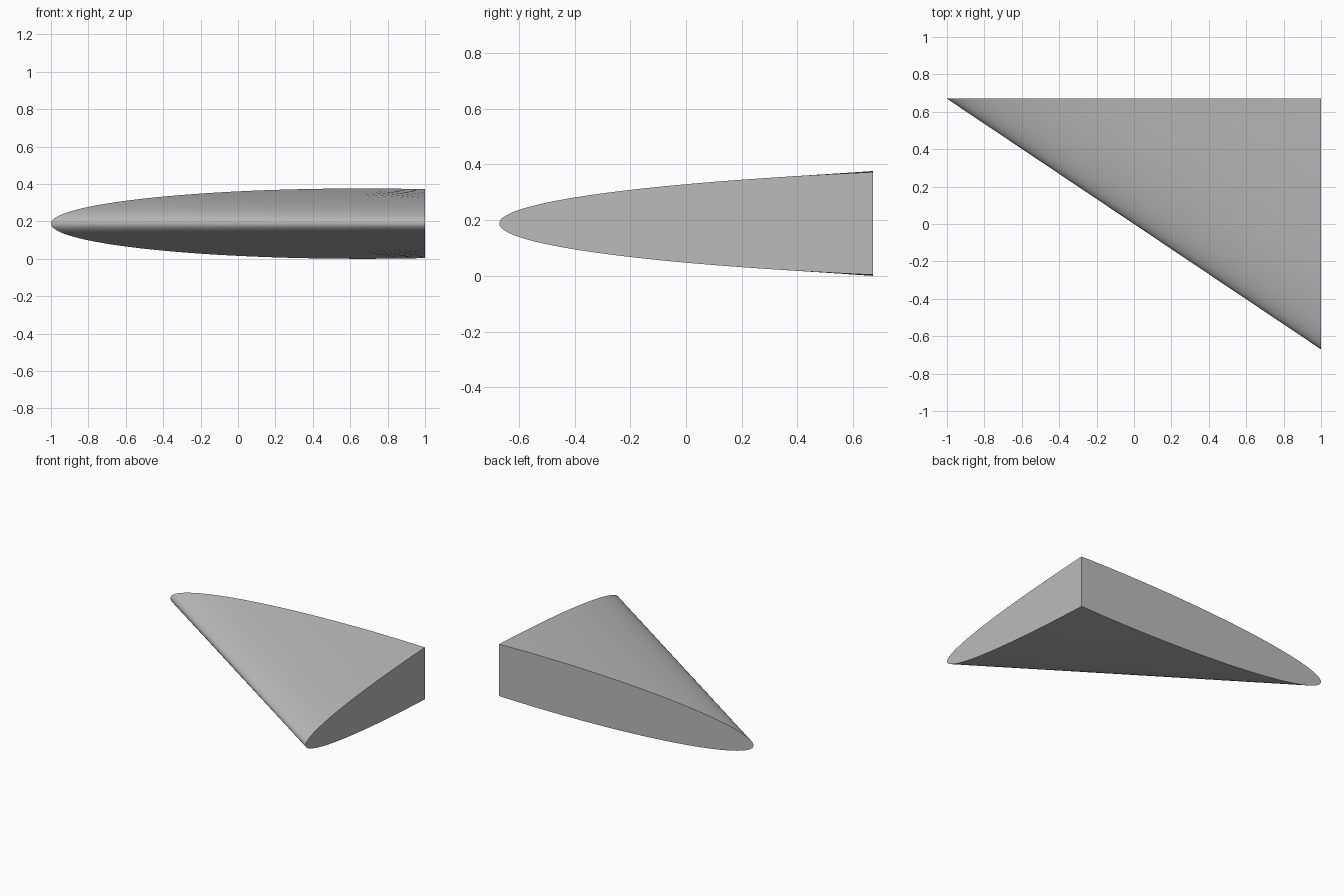
import bpy, bmesh, math

cube = bpy.data.objects.get("Cube")
if cube:
    bpy.data.objects.remove(cube, do_unlink=True)

SEGMENTS = 48           # points along each curved edge
HALF_DEPTH = 0.67
MID_Z = 0.188
PEAK = 0.188            # half thickness at the fattest point
BACK_SPAN = 1.2         # how far along the ellipse each face runs
SIDE_SPAN = 0.5


def ellipse(u):
    return math.sqrt(max(0.0, 1 - (1 - u) ** 2))


CORNER = PEAK * ellipse(BACK_SPAN)


def half_height(t, span):
    return CORNER * ellipse(t * span) / ellipse(span)


bm = bmesh.new()
tip_x = bm.verts.new((-1, HALF_DEPTH, MID_Z))
tip_y = bm.verts.new((1, -HALF_DEPTH, MID_Z))


def edge_curves(sign):
    """Matching points on the back and side edges, nose to corner."""
    back, side = [tip_x], [tip_y]
    for i in range(1, SEGMENTS):
        t = (i / SEGMENTS) ** 2      # closer spacing at the round nose
        back.append(bm.verts.new((-1 + 2 * t, HALF_DEPTH, MID_Z + sign * half_height(t, BACK_SPAN))))
        side.append(bm.verts.new((1, HALF_DEPTH * (2 * t - 1), MID_Z + sign * half_height(t, SIDE_SPAN))))
    corner = bm.verts.new((1, HALF_DEPTH, MID_Z + sign * CORNER))
    return back + [corner], side + [corner]


# Curved top and bottom skins
top_back, top_side = edge_curves(1)
low_back, low_side = edge_curves(-1)
for back, side in ((top_back, top_side), (low_back, low_side)):
    for i in range(SEGMENTS):
        ring = [back[i], side[i], side[i + 1], back[i + 1]]
        face = bm.faces.new(list(dict.fromkeys(ring)))
        face.smooth = True

# Flat back and side walls
for top, low in ((top_back, low_back), (top_side, low_side)):
    bm.faces.new(top + low[:0:-1])
bmesh.ops.recalc_face_normals(bm, faces=bm.faces)

mesh = bpy.data.meshes.new("wedge_fin")
bm.to_mesh(mesh)
bm.free()
fin = bpy.data.objects.new("wedge_fin", mesh)
bpy.context.collection.objects.link(fin)

# Plain grey material
grey = bpy.data.materials.new("plain_grey")
grey.use_nodes = True
colour = (0.5, 0.5, 0.5, 1)
grey.diffuse_color = colour
grey.node_tree.nodes["Principled BSDF"].inputs["Base Color"].default_value = colour
mesh.materials.append(grey)

# Crisp rims, smooth skins
bpy.ops.object.select_all(action="DESELECT")
fin.select_set(True)
bpy.context.view_layer.objects.active = fin
bpy.ops.object.shade_smooth_by_angle(angle=math.radians(35))
